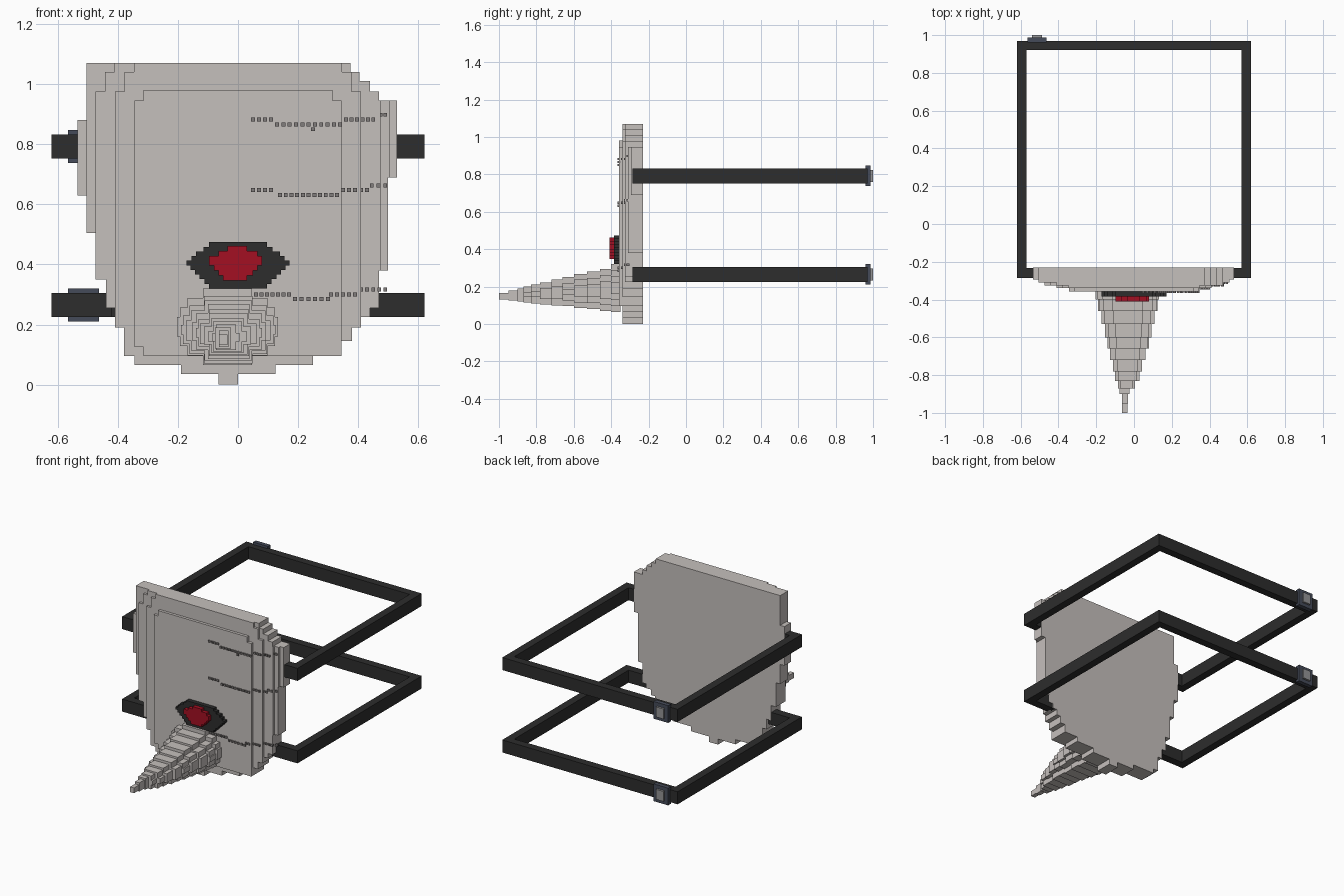
import bpy, bmesh, math

if "Cube" in bpy.data.objects:
    bpy.data.objects.remove(bpy.data.objects["Cube"])


def material(name, rgb):
    m = bpy.data.materials.new(name)
    m.diffuse_color = (*rgb, 1)
    m.use_nodes = True
    m.node_tree.nodes["Principled BSDF"].inputs["Base Color"].default_value = m.diffuse_color
    return m


BONE = material("bone_grey", (0.56, 0.525, 0.505))
BLACK = material("soft_black", (0.026, 0.026, 0.026))
RED = material("deep_red", (0.37, 0.005, 0.016))
SLATE = material("buckle_slate", (0.06, 0.07, 0.1))
STEEL = material("buckle_steel", (0.3, 0.3, 0.31))
SCRATCH = material("scratch_grey", (0.22, 0.205, 0.2))


def finish(bm, name, mat):
    bmesh.ops.recalc_face_normals(bm, faces=bm.faces[:])
    me = bpy.data.meshes.new(name)
    bm.to_mesh(me)
    bm.free()
    me.materials.append(mat)
    ob = bpy.data.objects.new(name, me)
    bpy.context.collection.objects.link(ob)
    return ob


def add_box(bm, x0, x1, y0, y1, z0, z1):
    vs = bmesh.ops.create_cube(bm, size=1)["verts"]
    for v in vs:
        v.co.x = x0 if v.co.x < 0 else x1
        v.co.y = y0 if v.co.y < 0 else y1
        v.co.z = z0 if v.co.z < 0 else z1


def add_steps(bm, rows, top, y0, y1):
    """Extrude a stepped outline; rows are (z_low, x_left, x_right), bottom up."""
    zs = [r[0] for r in rows] + [top]
    right, left = [], []
    for i, (z, xl, xr) in enumerate(rows):
        for zz in (z, zs[i + 1]):
            for side, x in ((right, xr), (left, xl)):
                if not side or side[-1] != (x, zz):
                    side.append((x, zz))
    face = bm.faces.new([bm.verts.new((x, y0, z)) for x, z in right + left[::-1]])
    out = bmesh.ops.extrude_face_region(bm, geom=[face])["geom"]
    for v in out:
        if isinstance(v, bmesh.types.BMVert):
            v.co.y = y1


# Stepped shield plate: layers narrow towards the front
outline = [
    (0, -.065, 0), (.035, -.19, .125), (.065, -.345, .25), (.095, -.38, .345),
    (.145, -.38, .38), (.19, -.41, .41), (.225, -.41, .44), (.255, -.44, .47),
    (.35, -.475, .47), (.38, -.475, .5), (.505, -.505, .5), (.63, -.535, .5),
    (.69, -.535, .53), (.88, -.505, .53), (.945, -.505, .47), (.975, -.505, .44),
    (1.01, -.505, .405), (1.04, -.505, .375)]
BACK = -.23
bm = bmesh.new()
for half, front, cut in ((.54, -.295, 0), (.505, -.31, 0), (.475, -.325, .032), (.41, -.34, .032)):
    rows = []
    for z, xl, xr in outline:
        w = half - cut * ((z > .97) + (z > 1.03))
        rows.append((z, max(xl, -w), min(xr, w)))
    add_steps(bm, rows, 1.07, front, BACK if half > .53 else -.29)
add_steps(bm, [(.095, -.315, .345), (.125, -.345, .345), (.945, -.315, .315)],
          .98, -.358, -.33)
finish(bm, "shield_plate", BONE)

# Tapering stepped spike: (front y, x range, z range) from base to tip
spike = [
    (-.40, -.205, .135, .065, .32), (-.46, -.19, .125, .07, .295),
    (-.53, -.175, .11, .08, .28), (-.60, -.155, .095, .085, .268),
    (-.66, -.14, .08, .095, .25), (-.72, -.13, .065, .1, .238),
    (-.78, -.115, .045, .105, .222), (-.83, -.1, .03, .11, .21),
    (-.87, -.085, .005, .115, .2), (-.90, -.08, -.02, .12, .19),
    (-.95, -.065, -.03, .125, .18), (-1.0, -.063, -.035, .132, .166)]
bm = bmesh.new()
back = -.35
for front, x0, x1, z0, z1 in spike:
    n = max(1, round((z1 - z0) / .031))
    cx, rx, h = (x0 + x1) / 2, (x1 - x0) / 2, (z1 - z0) / n
    rows = []
    for i in range(n):
        t = abs((2 * i + 1) / n - 1)
        w = rx * math.sqrt(1 - t * t)
        rows.append((z0 + i * h, cx - w, cx + w))
    add_steps(bm, rows, z1, front, back)
    back = front
finish(bm, "spike", BONE)

# Eye: dark stepped surround with a red centre
step = .0154
bm = bmesh.new()
widths = (.097, .112, .128, .143, .158, .172, .155, .14, .115, .097)
add_steps(bm, [(.32 + i * step, -w, w) for i, w in enumerate(widths)],
          .32 + 10 * step, -.385, -.35)
finish(bm, "eye_surround", BLACK)
bm = bmesh.new()
spans = ((-.05, .03), (-.065, .05), (-.08, .065), (-.097, .08),
         (-.097, .08), (-.065, .065), (-.035, .03))
add_steps(bm, [(.347 + i * .0163, a, b) for i, (a, b) in enumerate(spans)],
          .461, -.41, -.38)
finish(bm, "eye_centre", RED)

# Two square strap loops, each with a buckle at the back
for label, z0 in (("lower", .225), ("upper", .752)):
    z1 = z0 + .08
    bm = bmesh.new()
    add_box(bm, -.62, .62, .92, .97, z0, z1)
    for s in (-1, 1):
        a, b = sorted((s * .57, s * .62))
        add_box(bm, a, b, -.285, .92, z0, z1)
        a, b = sorted((s * .42, s * .57))
        add_box(bm, a, b, -.285, BACK - .003, z0, z1)
    finish(bm, label + "_strap", BLACK)
    bm = bmesh.new()
    add_box(bm, -.565, -.462, .96, .987, z0 - .015, z1 + .015)
    finish(bm, label + "_buckle", SLATE)
    bm = bmesh.new()
    add_box(bm, -.54, -.487, .98, 1.0, z0 + .008, z1 - .008)
    finish(bm, label + "_buckle_centre", STEEL)

# Dotted scratch lines: (first x, last x, z), following the plate depth
scratches = [
    (.05, .11, .882), (.13, .34, .866), (.25, .25, .85), (.36, .45, .882), (.475, .49, .898),
    (.05, .11, .647), (.14, .33, .631), (.35, .43, .647), (.445, .49, .662),
    (.06, .17, .3), (.19, .3, .285), (.31, .39, .3), (.41, .49, .316)]
bm = bmesh.new()
for xa, xb, z in scratches:
    n = round((xb - xa) / .02)
    for i in range(n + 1):
        x = xa + (xb - xa) * i / max(n, 1)
        y = -.358 if x < .345 else -.34 if x < .41 else -.325 if x < .475 else -.31
        add_box(bm, x - .0065, x + .0065, y - .007, y + .008, z - .0065, z + .0065)
finish(bm, "scratch_dots", SCRATCH)
